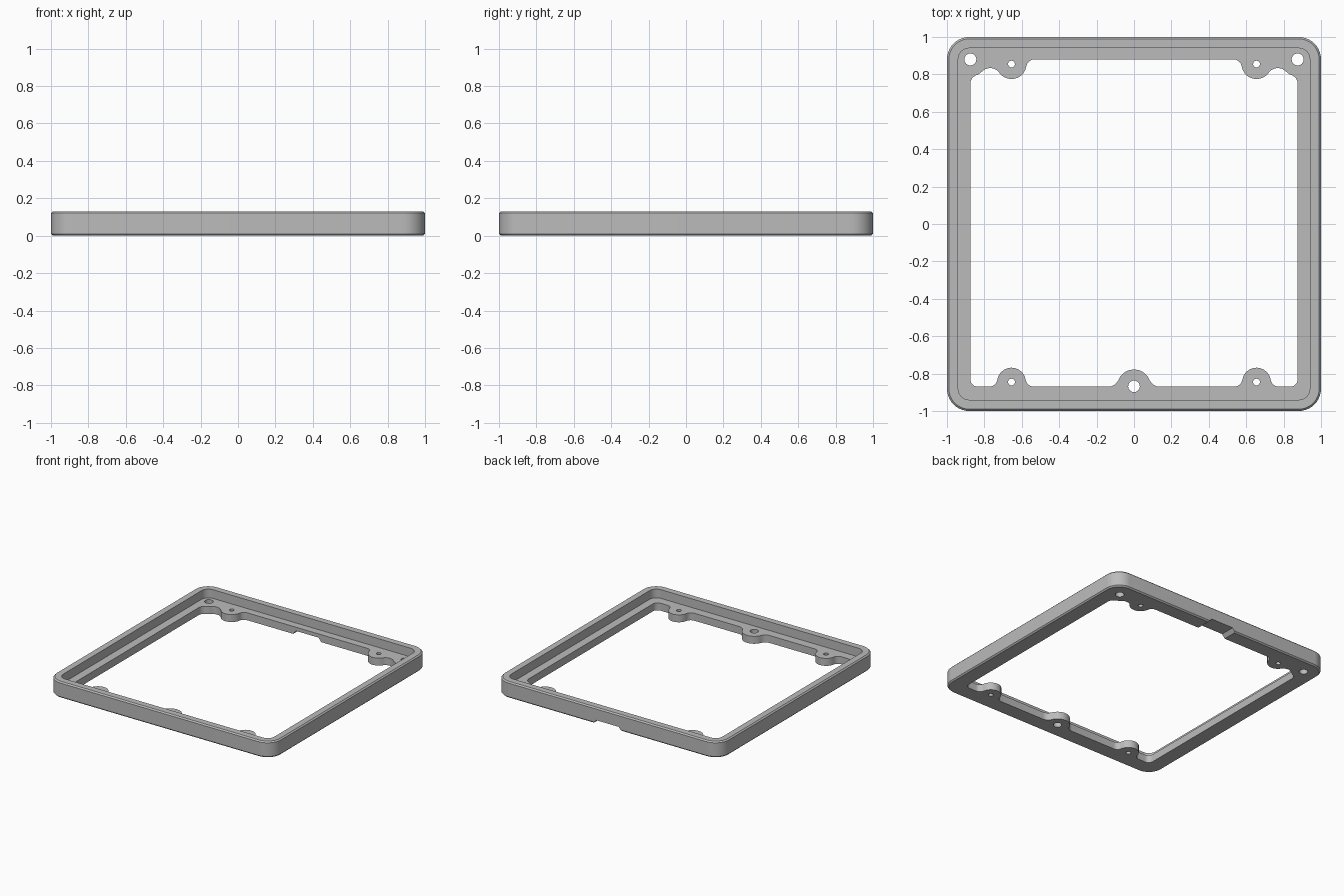
import bpy, bmesh
from math import atan2, cos, sin, sqrt, pi, hypot, radians

old = bpy.data.objects.get("Cube")
if old:
    bpy.data.objects.remove(old, do_unlink=True)

HEIGHT, LEDGE, CHAMFER = 0.13, 0.06, 0.01
FRONT, BACK, SIDE = -0.87, 0.88, 0.875      # edges of the opening
FILLET = 0.045

grey = bpy.data.materials.new("grey")
grey.use_nodes = True
grey.diffuse_color = (0.5, 0.5, 0.5, 1)
grey.node_tree.nodes["Principled BSDF"].inputs["Base Color"].default_value = (0.5, 0.5, 0.5, 1)


def arc(circle, start, end, steps=10):
    """Points along the shorter arc between two angles."""
    x, y, r = circle
    sweep = (end - start + pi) % (2 * pi) - pi
    return [(x + r * cos(start + sweep * i / steps), y + r * sin(start + sweep * i / steps))
            for i in range(steps + 1)]


def rounded_rect(half, r):
    c = half - r
    pts = []
    for k, (sx, sy) in enumerate([(1, 1), (-1, 1), (-1, -1), (1, -1)]):
        pts += arc((sx * c, sy * c, r), k * pi / 2, (k + 1) * pi / 2)
    return pts


def chain(items):
    """Outline through tangent circles; a number is the angle where a straight run touches."""
    pts = []
    for before, circle, after in zip(items, items[1:], items[2:]):
        if not isinstance(circle, tuple):
            continue
        ends = [radians(n) if not isinstance(n, tuple)
                else atan2(n[1] - circle[1], n[0] - circle[0]) for n in (before, after)]
        pts += arc(circle, *ends)
    return pts


def edge_fillet(boss, edge, inward, side, f=FILLET):
    """Fillet circle between a round boss and the straight edge it grows from."""
    x, y, r = boss
    cy = edge + inward * f
    return (x + side * sqrt((r + f) ** 2 - (y - cy) ** 2), cy, f)


def valley(a, b, f):
    """Fillet circle touching two round bosses on their lower side."""
    dx, dy = b[0] - a[0], b[1] - a[1]
    d = hypot(dx, dy)
    ra, rb = a[2] + f, b[2] + f
    t = (ra * ra - rb * rb + d * d) / (2 * d)
    h = sqrt(ra * ra - t * t)
    return (a[0] + (t * dx + h * dy) / d, a[1] + (t * dy - h * dx) / d, f)


def solid(name, layers):
    """Closed solid from matching outlines stacked in order."""
    bm = bmesh.new()
    rings = [[bm.verts.new(p) for p in layer] for layer in layers]
    n = len(rings[0])
    for low, high in zip(rings, rings[1:]):
        for i in range(n):
            j = (i + 1) % n
            bm.faces.new((low[i], low[j], high[j], high[i]))
    bm.faces.new(rings[0][::-1])
    bm.faces.new(rings[-1])
    bmesh.ops.remove_doubles(bm, verts=bm.verts, dist=1e-5)
    bmesh.ops.recalc_face_normals(bm, faces=bm.faces)
    mesh = bpy.data.meshes.new(name)
    bm.to_mesh(mesh)
    bm.free()
    obj = bpy.data.objects.new(name, mesh)
    bpy.context.collection.objects.link(obj)
    mesh.materials.append(grey)
    return obj


def prism(name, pts, z0, z1):
    return solid(name, [[(x, y, z) for x, y in pts] for z in (z0, z1)])


# Outer body with chamfered top and bottom edges
profile = [(CHAMFER, 0), (0, CHAMFER), (0, HEIGHT - CHAMFER), (CHAMFER, HEIGHT)]
frame = solid("frame", [[(x, y, z) for x, y in rounded_rect(1 - c, 0.12 - c)] for c, z in profile])

# Opening outline: right half from front to back, then mirrored
middle_boss = (0, -0.868, 0.09)
front_boss = (0.655, -0.845, 0.077)
back_boss = (0.655, 0.855, 0.08)
corner_pad = (SIDE, BACK, 0.09)
side_fillet = (SIDE - 0.05, BACK - sqrt(0.14 ** 2 - 0.05 ** 2), 0.05)
half = chain([
    90, middle_boss, edge_fillet(middle_boss, FRONT, 1, 1, 0.06),
    -90, edge_fillet(front_boss, FRONT, 1, -1), front_boss, edge_fillet(front_boss, FRONT, 1, 1),
    -90, (SIDE - 0.04, FRONT + 0.04, 0.04),
    0, side_fillet, corner_pad, valley(back_boss, corner_pad, 0.06),
    back_boss, edge_fillet(back_boss, BACK, -1, -1), 90])
outline = half + [(-x, y) for x, y in reversed(half[1:])]

# Cutters: opening, upper recess, screw holes and cable notch
cutters = [prism("opening", outline, -0.1, 0.3),
           prism("recess", rounded_rect(0.94, 0.06), LEDGE, 0.3)]
holes = [(0, -0.868, 0.031)]
for s in (-1, 1):
    holes += [(s * SIDE, BACK, 0.032), (s * 0.655, 0.855, 0.018), (s * 0.655, -0.845, 0.018)]
for x, y, r in holes:
    ring = [(x + r * cos(i * pi / 16), y + r * sin(i * pi / 16)) for i in range(32)]
    cutters.append(prism("screw_hole", ring, -0.1, 0.2))
notch = [(-0.15, -0.03), (0.15, -0.03), (0.1, 0.03), (-0.1, 0.03)]
cutters.append(solid("notch", [[(x, y, z) for x, z in notch] for y in (0.7, 1.1)]))

bpy.context.view_layer.objects.active = frame
for cutter in cutters:
    cutter.hide_render = True
    mod = frame.modifiers.new("cut", 'BOOLEAN')
    mod.operation, mod.solver, mod.object = 'DIFFERENCE', 'EXACT', cutter
    bpy.ops.object.modifier_apply(modifier=mod.name)
    bpy.data.objects.remove(cutter, do_unlink=True)

bpy.ops.object.select_all(action='DESELECT')
frame.select_set(True)
bpy.ops.object.shade_smooth_by_angle(angle=radians(30))
